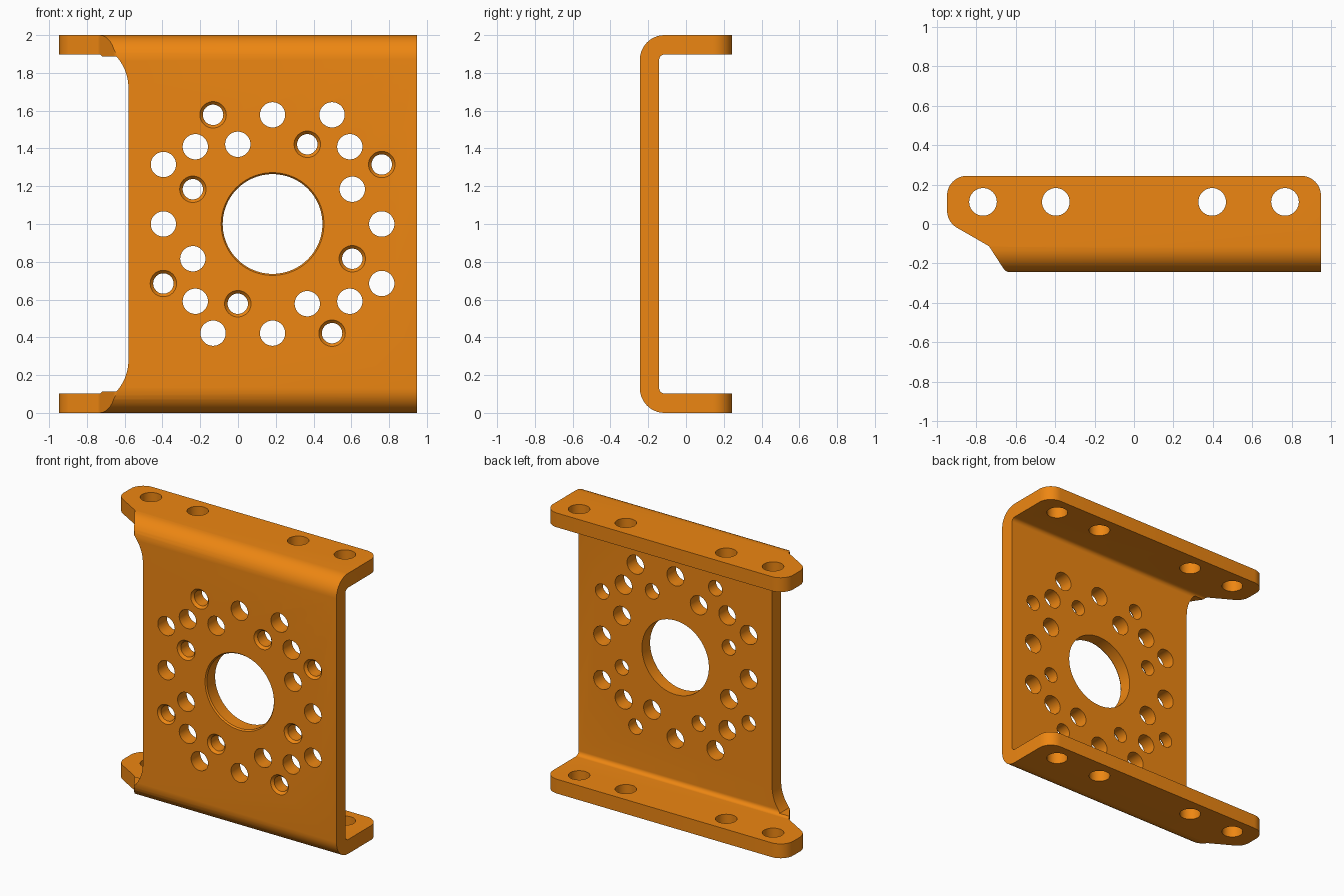
import bpy, bmesh, math
from mathutils import Matrix, Vector

if "Cube" in bpy.data.objects:
    bpy.data.objects.remove(bpy.data.objects["Cube"])

HX, HY, H, T = 0.947, 0.244, 2.0, 0.102   # half width, half depth, height, sheet thickness
CX, CZ = 0.183, 1.0                       # centre of the hole pattern


def rounded(corners, n=10):
    """Polygon of (a, b, radius) corners -> list of points with filleted corners."""
    out = []
    for i, (a, b, r) in enumerate(corners):
        p = Vector((a, b))
        if r == 0:
            out.append(p)
            continue
        u = (Vector(corners[i - 1][:2]) - p).normalized()
        v = (Vector(corners[(i + 1) % len(corners)][:2]) - p).normalized()
        half = u.angle(v) / 2
        c = p + (u + v).normalized() * (r / math.sin(half))
        start = p + u * (r / math.tan(half)) - c
        end = p + v * (r / math.tan(half)) - c
        turn = -start.angle_signed(end)
        for k in range(n + 1):
            out.append(c + Matrix.Rotation(turn * k / n, 2) @ start)
    return out


def make_object(name, bm):
    bmesh.ops.recalc_face_normals(bm, faces=bm.faces)
    mesh = bpy.data.meshes.new(name)
    bm.to_mesh(mesh)
    bm.free()
    ob = bpy.data.objects.new(name, mesh)
    bpy.context.collection.objects.link(ob)
    return ob


def prism(name, pts, place, lo, hi):
    """Extrude a flat outline from lo to hi; place(a, b, depth) gives the 3D point."""
    bm = bmesh.new()
    rings = [[bm.verts.new(place(a, b, d)) for a, b in pts] for d in (lo, hi)]
    bm.faces.new(rings[0])
    bm.faces.new(rings[1])
    for i in range(len(pts)):
        j = (i + 1) % len(pts)
        bm.faces.new((rings[0][i], rings[0][j], rings[1][j], rings[1][i]))
    return make_object(name, bm)


def drill(bm, profile, place, n=40):
    """Add a closed lathe solid; profile is (radius, depth) steps."""
    rings = [[bm.verts.new(place(r * math.cos(2 * math.pi * k / n),
                                 r * math.sin(2 * math.pi * k / n), d))
              for k in range(n)] for r, d in profile]
    bm.faces.new(rings[0])
    bm.faces.new(rings[-1])
    for lower, upper in zip(rings, rings[1:]):
        for i in range(n):
            j = (i + 1) % n
            bm.faces.new((lower[i], lower[j], upper[j], upper[i]))


def boolean(target, cutter, op):
    m = target.modifiers.new(cutter.name, 'BOOLEAN')
    m.object, m.operation, m.solver = cutter, op, 'EXACT'
    cutter.hide_render = True
    cutter.hide_set(True)
    cutters.append(cutter)


cutters = []

# bent channel section swept along x
section = rounded([(HY, 0, 0), (HY, T, 0), (-HY + T, T, 0.03), (-HY + T, H - T, 0.03),
                   (HY, H - T, 0), (HY, H, 0), (-HY, H, 0.13), (-HY, 0, 0.13)])
bracket = prism("channel_bracket", section, lambda a, b, d: (d, a, b), -1.1, 1.1)

# plan outline: rounded back corners, tapered left end
plan = rounded([(HX, -HY - 0.1, 0), (HX, HY, 0.1), (-HX, HY, 0.1), (-HX, 0.01, 0.1),
                (-0.735, -0.112, 0.03), (-0.655, -0.235, 0.03), (-0.625, -0.25, 0),
                (-0.625, -HY - 0.1, 0)])
boolean(bracket, prism("plan_trim", plan, lambda a, b, d: (a, b, d), -0.1, 2.1), 'INTERSECT')

# left edge of the web cut back, curving out to the flanges
R, edge = 0.25, []
for k in range(13):
    t = math.radians(42) * k / 12
    edge.append((-0.58 - R * (1 - math.cos(t)), 0.72 + R * math.sin(t)))
notch = [(x, CZ - z) for x, z in reversed(edge)] + [(x, CZ + z) for x, z in edge]
notch += [(-1.2, notch[-1][1]), (-1.2, notch[0][1])]
boolean(bracket, prism("web_notch", notch, lambda a, b, d: (a, d, b), -0.4, 0.4), 'DIFFERENCE')

# all holes: web bore, fourfold hole pattern, flange holes
bm = bmesh.new()
F = -HY
drill(bm, [(0.272, F - 0.1), (0.272, F), (0.264, F + 0.01), (0.264, 0)],
      lambda a, b, d: (CX + a, d, CZ + b), 96)
plain = [(0.067, F - 0.1), (0.067, 0)]
tapped = [(0.07, F - 0.1), (0.07, F), (0.054, F + 0.018), (0.054, 0)]
pattern = [(0, 0.578, plain), (0.409, 0.409, plain), (0.315, 0.578, plain),
           (-0.184, 0.422, plain), (-0.315, 0.578, tapped), (0.184, 0.422, tapped)]
for px, pz, profile in pattern:
    for _ in range(4):
        drill(bm, profile, lambda a, b, d: (CX + px + a, d, CZ + pz + b))
        px, pz = pz, -px
for fx in (-0.765, -0.396, 0.396, 0.765):
    drill(bm, [(0.07, -0.1), (0.07, 2.1)], lambda a, b, d: (fx + a, 0.112 + b, d))
boolean(bracket, make_object("hole_cutters", bm), 'DIFFERENCE')

# bake the cuts, then drop the helpers
deps = bpy.context.evaluated_depsgraph_get()
baked = bpy.data.meshes.new_from_object(bracket.evaluated_get(deps))
bracket.modifiers.clear()
bracket.data = baked
for c in cutters:
    bpy.data.objects.remove(c)

# smooth shading and orange finish
bpy.ops.object.select_all(action='DESELECT')
bracket.select_set(True)
bpy.context.view_layer.objects.active = bracket
bpy.ops.object.shade_smooth_by_angle(angle=math.radians(25))
orange = bpy.data.materials.new("orange_finish")
orange.diffuse_color = (0.85, 0.24, 0.006, 1)
orange.use_nodes = True
orange.node_tree.nodes["Principled BSDF"].inputs["Base Color"].default_value = orange.diffuse_color
bracket.data.materials.clear()
bracket.data.materials.append(orange)
